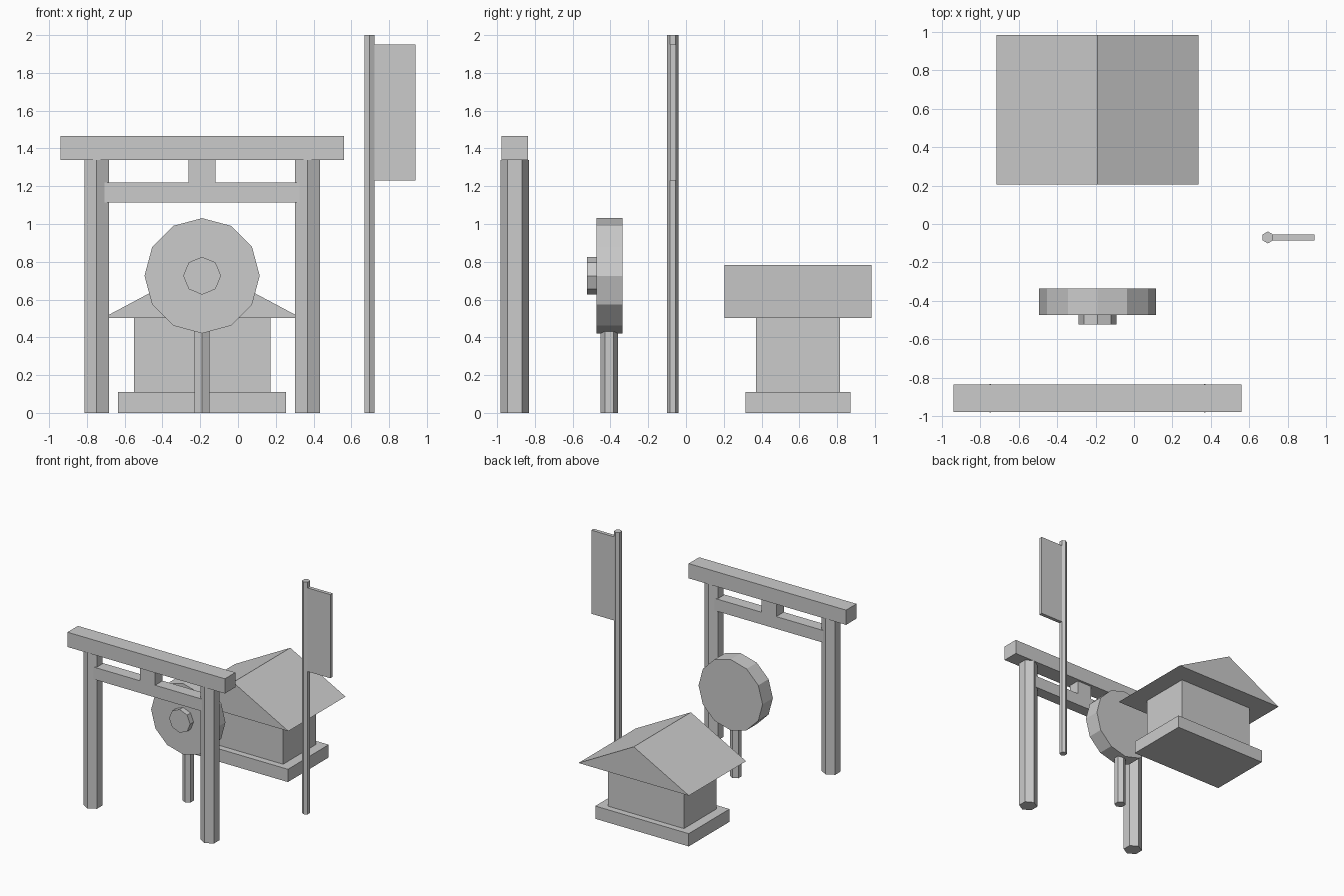
import bpy, bmesh
from math import pi
from mathutils import Matrix

if "Cube" in bpy.data.objects:
    bpy.data.objects.remove(bpy.data.objects["Cube"])


def finish(name, bm):
    bmesh.ops.recalc_face_normals(bm, faces=bm.faces)
    mesh = bpy.data.meshes.new(name)
    bm.to_mesh(mesh)
    bm.free()
    obj = bpy.data.objects.new(name, mesh)
    bpy.context.collection.objects.link(obj)
    return obj


def box(name, x, y, z):
    """Box from (min, max) ranges on each axis."""
    bm = bmesh.new()
    size = [r[1] - r[0] for r in (x, y, z)]
    mid = [(r[0] + r[1]) / 2 for r in (x, y, z)]
    bmesh.ops.create_cube(bm, size=1, matrix=Matrix.Translation(mid) @ Matrix.Diagonal((*size, 1)))
    return finish(name, bm)


def prism(name, sides, radius, length, centre, axis='Z'):
    """Low-poly cylinder with a corner on +y (upright) or +z (facing front)."""
    bm = bmesh.new()
    bmesh.ops.create_cone(bm, cap_ends=True, segments=sides, radius1=radius, radius2=radius, depth=length)
    top = max(v.co.y for v in bm.verts)
    if top < radius * 0.999:
        bmesh.ops.rotate(bm, verts=bm.verts, matrix=Matrix.Rotation(pi / sides, 3, 'Z'))
    if axis == 'Y':
        bmesh.ops.rotate(bm, verts=bm.verts, matrix=Matrix.Rotation(pi / 2, 3, 'X'))
    bmesh.ops.translate(bm, verts=bm.verts, vec=centre)
    return finish(name, bm)


CX = -0.19  # shared centre line of gate, drum and shrine

# Gate
GY = -0.907
for side, label in ((-1, "left"), (1, "right")):
    prism(f"gate_post_{label}", 6, 0.075, 1.34, (CX + side * 0.558, GY, 0.67))
box("gate_top_beam", (CX - 0.75, CX + 0.75), (GY - 0.071, GY + 0.071), (1.338, 1.465))
box("gate_lower_beam", (CX - 0.558, CX + 0.558), (GY - 0.051, GY + 0.051), (1.115, 1.22))
box("gate_strut", (CX - 0.071, CX + 0.071), (GY - 0.051, GY + 0.051), (1.22, 1.34))

# Drum on its stand
prism("drum", 12, 0.305, 0.14, (CX, -0.405, 0.726), 'Y')
prism("drum_boss", 8, 0.1, 0.06, (CX, -0.493, 0.726), 'Y')
prism("drum_stand", 6, 0.046, 0.48, (CX, -0.406, 0.24))

# Banner
prism("banner_pole", 6, 0.031, 2.0, (0.697, -0.07, 1.0))
box("banner_cloth", (0.70, 0.94), (-0.085, -0.054), (1.23, 1.95))

# Shrine
box("shrine_base", (CX - 0.445, CX + 0.445), (0.315, 0.87), (0, 0.11))
box("shrine_body", (CX - 0.361, CX + 0.361), (0.37, 0.815), (0.11, 0.505))

# Gable roof, extruded along y
bm = bmesh.new()
gable = bm.faces.new([bm.verts.new((CX + x, 0.205, z)) for x, z in ((-0.526, 0.502), (0.526, 0.502), (0, 0.782))])
ext = bmesh.ops.extrude_face_region(bm, geom=[gable], use_keep_orig=True)
bmesh.ops.translate(bm, vec=(0, 0.778, 0), verts=[g for g in ext["geom"] if isinstance(g, bmesh.types.BMVert)])
finish("shrine_roof", bm)
